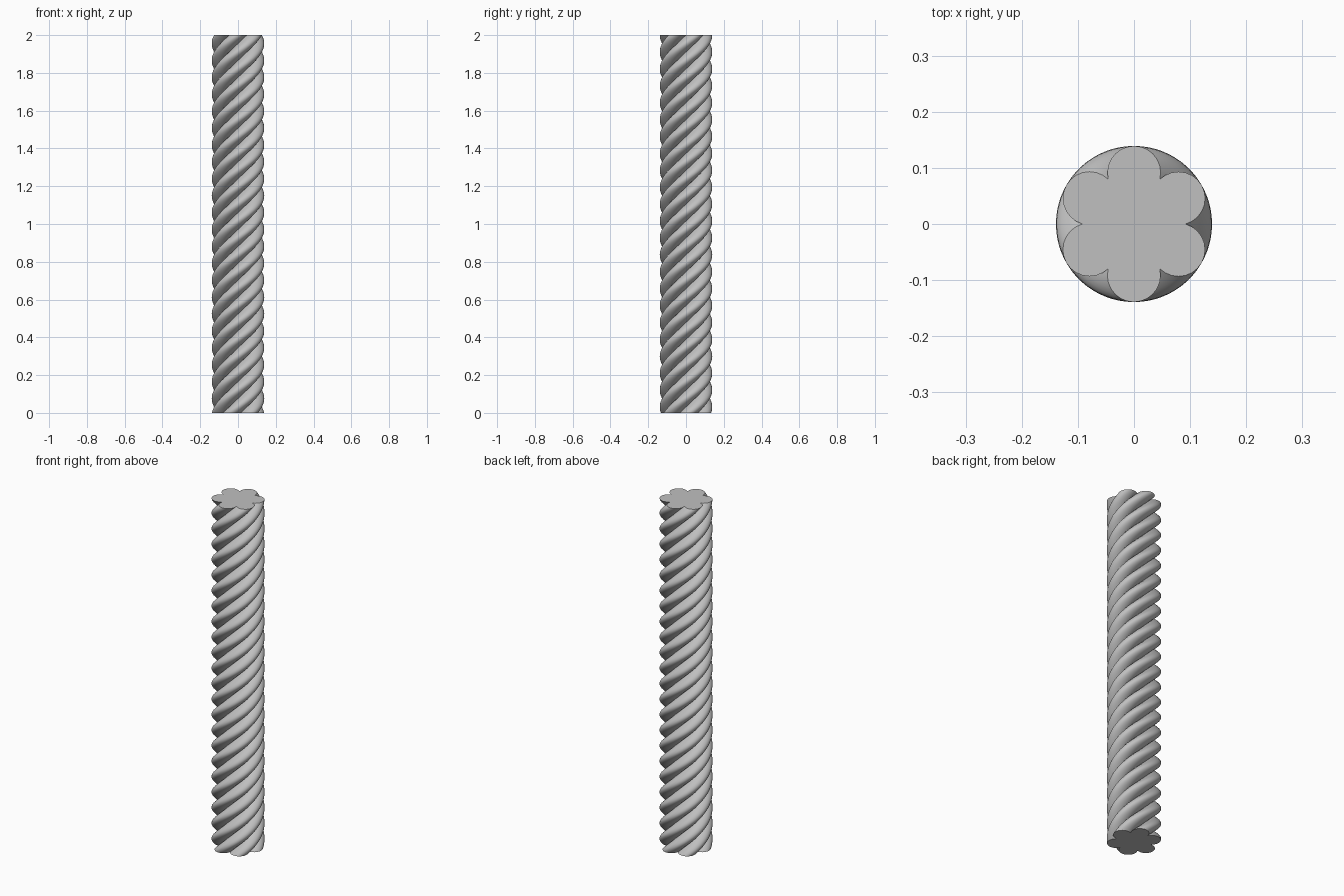
import bpy, bmesh
from math import radians, pi, sin, cos, acos, sqrt, atan2
from mathutils import Matrix, Vector

cube = bpy.data.objects.get("Cube")
if cube:
    bpy.data.objects.remove(cube, do_unlink=True)

HEIGHT = 2.0
STRANDS = 6
CENTRE_R = 0.0915      # distance of each strand from the axis
STRAND_R = 0.0475      # radius of each strand
TWIST = radians(1341)  # total turn from bottom to top
STEPS = 320
ARC = 14               # segments around one strand

grey = bpy.data.materials.new("plain grey")
grey.use_nodes = True
colour = (0.53, 0.53, 0.53, 1)
grey.diffuse_color = colour
grey.node_tree.nodes["Principled BSDF"].inputs["Base Color"].default_value = colour


def lobed_profile():
    """Outline of six round strands, from groove to groove."""
    half = pi / STRANDS
    groove = CENTRE_R * cos(half) + sqrt(STRAND_R**2 - (CENTRE_R * sin(half))**2)
    reach = atan2(groove * sin(half), groove * cos(half) - CENTRE_R)
    points = []
    for s in range(STRANDS):
        turn = Matrix.Rotation(half * (2 * s + 1), 3, 'Z')
        for i in range(ARC):
            a = -reach + 2 * reach * i / ARC
            points.append(turn @ Vector((CENTRE_R + STRAND_R * cos(a),
                                         STRAND_R * sin(a), 0)))
    return points


# Twisted shaft: the profile turns as it rises
bm = bmesh.new()
profile = lobed_profile()
rings = []
for k in range(STEPS + 1):
    t = k / STEPS
    turn = Matrix.Rotation(TWIST * (t - 1), 3, 'Z')
    lift = Vector((0, 0, HEIGHT * t))
    rings.append([bm.verts.new(turn @ p + lift) for p in profile])

n = len(profile)
for low, high in zip(rings, rings[1:]):
    for i in range(n):
        j = (i + 1) % n
        bm.faces.new((low[i], low[j], high[j], high[i]))

# Flat end caps
bm.faces.new(rings[-1])
bm.faces.new(rings[0][::-1])

mesh = bpy.data.meshes.new("twisted_rope_column")
bm.to_mesh(mesh)
bm.free()
mesh.materials.append(grey)
column = bpy.data.objects.new("twisted_rope_column", mesh)
bpy.context.collection.objects.link(column)

bpy.ops.object.select_all(action='DESELECT')
column.select_set(True)
bpy.context.view_layer.objects.active = column
bpy.ops.object.shade_smooth_by_angle(angle=radians(35))
